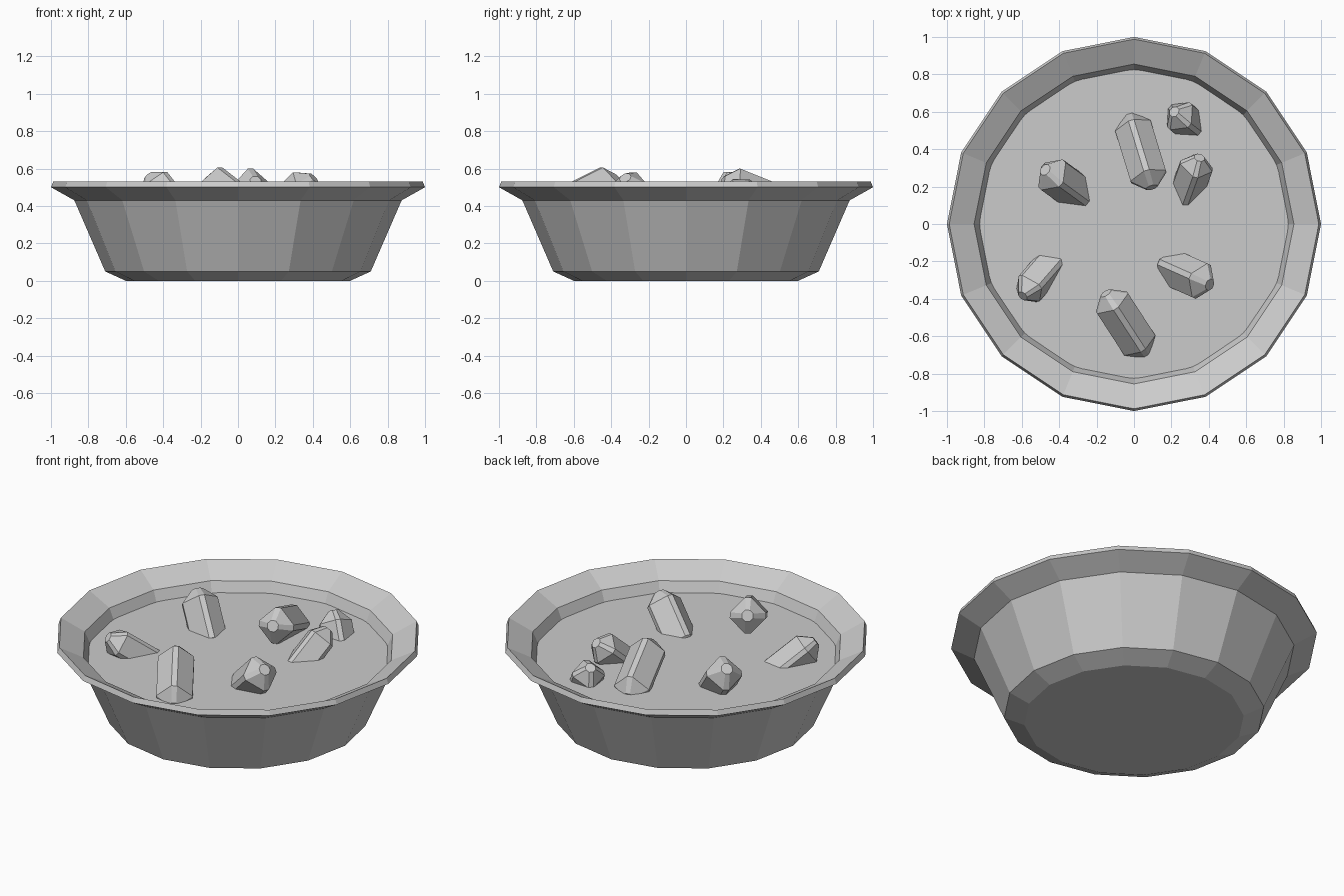
import bpy, bmesh, math
from mathutils import Vector

if "Cube" in bpy.data.objects:
    bpy.data.objects.remove(bpy.data.objects["Cube"])


def make_object(name, bm):
    bmesh.ops.recalc_face_normals(bm, faces=bm.faces)
    mesh = bpy.data.meshes.new(name)
    bm.to_mesh(mesh)
    bm.free()
    obj = bpy.data.objects.new(name, mesh)
    bpy.context.collection.objects.link(obj)
    return obj


def bridge(bm, rings):
    """Join successive vertex rings and cap both ends."""
    for a, b in zip(rings, rings[1:]):
        n = len(a)
        for i in range(n):
            j = (i + 1) % n
            bm.faces.new((a[i], a[j], b[j], b[i]))
    bm.faces.new(rings[0])
    bm.faces.new(rings[-1])


def lathe(name, profile, sides):
    bm = bmesh.new()
    rings = []
    for r, z in profile:
        angles = [2 * math.pi * i / sides for i in range(sides)]
        rings.append([bm.verts.new((r * math.cos(t), r * math.sin(t), z)) for t in angles])
    bridge(bm, rings)
    return make_object(name, bm)


def chunk(name, top, azimuth, tilt, length, radius, roll=0, taper=0.065):
    """Chamfered square bar with tapered ends, sinking from its top cap."""
    az, ti = math.radians(azimuth), math.radians(tilt)
    axis = Vector((math.cos(az) * math.cos(ti), math.sin(az) * math.cos(ti), -math.sin(ti)))
    side = Vector((-math.sin(az), math.cos(az), 0))
    up = axis.cross(side)
    bm = bmesh.new()
    rings = []
    stations = [(0, 0.33, 22.5), (taper, 1, 9), (length - taper, 1, 9), (length, 0.33, 22.5)]
    for dist, scale, half in stations:
        ring = []
        for k in range(4):
            for s in (-half, half):
                t = math.radians(90 * k + s + roll)
                offset = (side * math.cos(t) + up * math.sin(t)) * radius * scale
                ring.append(bm.verts.new(Vector(top) + axis * dist + offset))
        rings.append(ring)
    bridge(bm, rings)
    return make_object(name, bm)


# Bowl: outer foot, wall and flared rim, then the inside down to its floor
lathe("bowl", [(0.60, 0), (0.71, 0.05), (0.875, 0.43), (1.0, 0.50), (0.988, 0.53),
               (0.855, 0.46), (0.69, 0.08)], 16)

# Soup surface
bm = bmesh.new()
bmesh.ops.create_circle(bm, cap_ends=True, segments=32, radius=0.825)
soup = make_object("soup", bm)
soup.location.z = 0.40

# Food chunks: cap position, azimuth, tilt, length, radius, roll
chunks = [
    ((0.095, 0.195, 0.53), 107, 21, 0.43, 0.10, 0),
    ((0.215, 0.60, 0.50), -38, 55, 0.36, 0.09, 5),
    ((0.35, 0.355, 0.52), 250, 42, 0.38, 0.09, -10),
    ((-0.475, 0.29, 0.56), -36, 46, 0.38, 0.10, 8),
    ((-0.595, -0.385, 0.50), 49, 36, 0.38, 0.09, 25),
    ((-0.15, -0.37, 0.54), -57, 23, 0.42, 0.10, 0),
    ((0.405, -0.325, 0.55), 156, 42, 0.38, 0.10, 0),
]
for i, args in enumerate(chunks):
    chunk(f"food_chunk_{i + 1}", *args)
